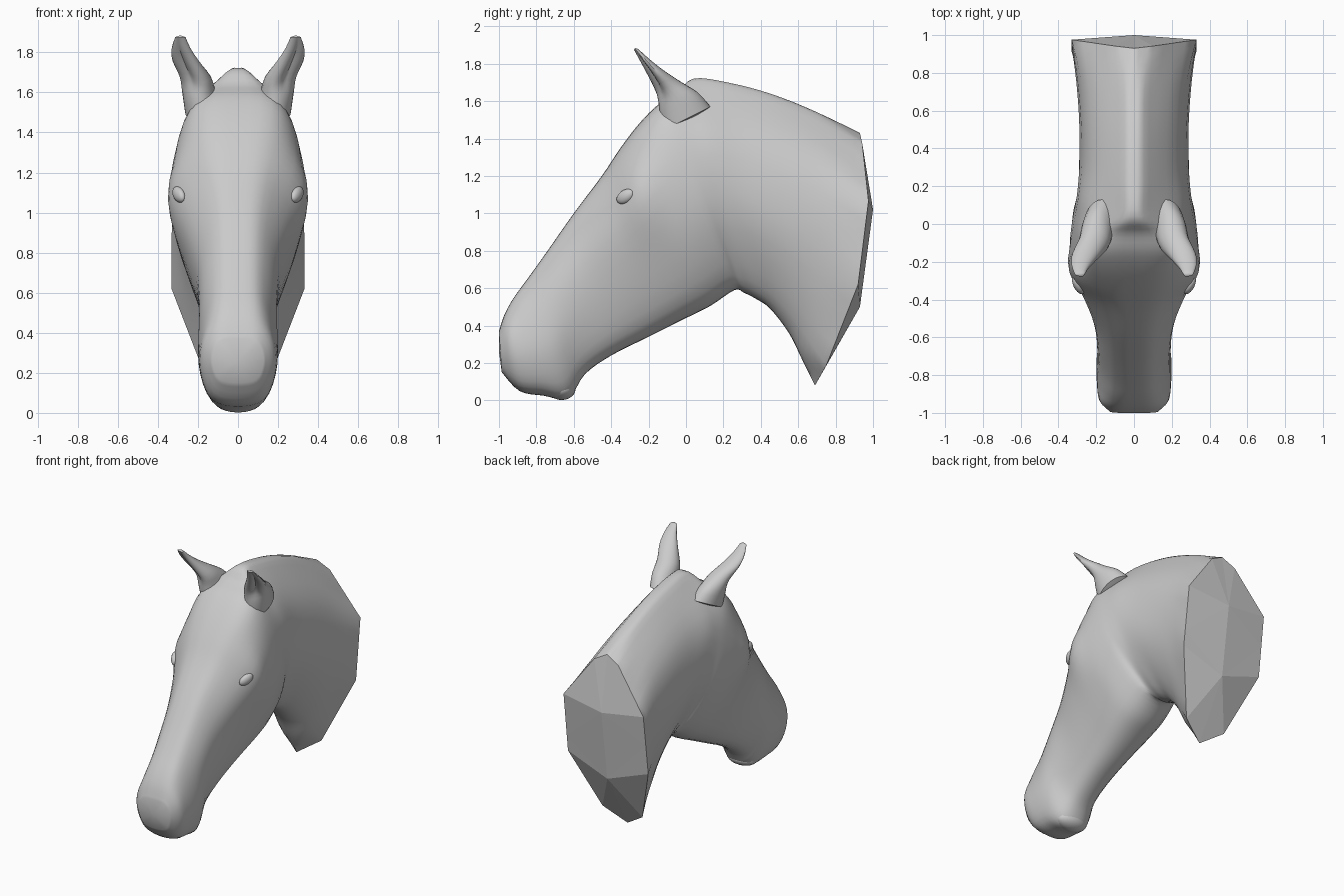
import bpy, bmesh, math
from mathutils import Vector

if "Cube" in bpy.data.objects:
    bpy.data.objects.remove(bpy.data.objects["Cube"])

# Sections from muzzle to neck base:
# top (y, z), bottom (y, z), half widths at crown, brow, cheek, jaw, backward bow
sections = [
    ((-1.00, .37), (-.985, .15), (.085, .12, .125, .09), 0),
    ((-.97, .46), (-.89, .05), (.10, .17, .18, .125), 0),
    ((-.92, .55), (-.76, .025), (.105, .175, .195, .135), 0),
    ((-.84, .66), (-.63, .01), (.105, .18, .195, .12), 0),
    ((-.74, .80), (-.54, .14), (.105, .185, .185, .11), 0),
    ((-.60, 1.0), (-.40, .24), (.115, .205, .195, .12), 0),
    ((-.45, 1.20), (-.20, .34), (.145, .27, .24, .14), 0),
    ((-.35, 1.35), (.00, .44), (.18, .342, .29, .17), 0),
    ((-.25, 1.48), (.13, .505), (.205, .33, .315, .18), 0),
    ((-.15, 1.58), (.26, .59), (.21, .31, .31, .17), 0),
    ((-.05, 1.64), (.31, .575), (.17, .295, .29, .13), 0),
    ((.04, 1.72), (.37, .545), (.085, .275, .28, .13), 0),
    ((.22, 1.70), (.45, .49), (.08, .255, .28, .13), .02),
    ((.45, 1.64), (.55, .36), (.08, .26, .28, .135), .06),
    ((.70, 1.54), (.62, .22), (.085, .28, .29, .145), .10),
    ((.93, 1.43), (.69, .08), (.10, .33, .332, .165), .14),
]
HEIGHTS = (.04, .27, .6, .92)


def spline(pts, n, closed=False):
    """Catmull-Rom curve through the points."""
    c, out = len(pts), []
    get = (lambda i: pts[i % c]) if closed else (lambda i: pts[min(max(i, 0), c - 1)])
    for i in range(c if closed else c - 1):
        a, b, d, e = (get(i + k) for k in (-1, 0, 1, 2))
        for k in range(n):
            t = k / n
            out.append(.5 * (2 * b + (d - a) * t + (2 * a - 5 * b + 4 * d - e) * t * t
                             + (3 * b - a - 3 * d + e) * t ** 3))
    if not closed:
        out.append(pts[-1].copy())
    return out


def finish(ob, mirror):
    bpy.ops.object.select_all(action='DESELECT')
    ob.select_set(True)
    bpy.context.view_layer.objects.active = ob
    bpy.ops.object.shade_smooth_by_angle(angle=math.radians(45))
    if mirror:
        ob.modifiers.new("mirror", 'MIRROR')


def loft(name, rings, start, ends, flat_end=False, mirror=False):
    """Skin closed rings; each end is fanned to its nearest hub point."""
    bm = bmesh.new()
    rows = [[bm.verts.new(p) for p in r] for r in rings]
    n = len(rows[0])
    for a, b in zip(rows, rows[1:]):
        for i in range(n):
            bm.faces.new((a[i], a[(i + 1) % n], b[(i + 1) % n], b[i]))
    for row, tips in ((rows[0], [start]), (rows[-1], ends)):
        hubs = [bm.verts.new(p) for p in tips]
        near = [min(hubs, key=lambda h: abs(h.co.z - v.co.z)) for v in row]
        caps = []
        for i in range(n):
            j = (i + 1) % n
            caps.append(bm.faces.new((row[i], row[j], near[i])))
            if near[i] is not near[j]:
                caps.append(bm.faces.new((row[j], near[j], near[i])))
    bmesh.ops.recalc_face_normals(bm, faces=bm.faces)
    bm.faces.index_update()
    flat = [f.index for f in caps] if flat_end else []
    me = bpy.data.meshes.new(name)
    bm.to_mesh(me)
    bm.free()
    ob = bpy.data.objects.new(name, me)
    bpy.context.collection.objects.link(ob)
    finish(ob, mirror)
    for i in flat:
        me.polygons[i].use_smooth = False
    return ob


# Head and neck in one skin, closed by the faceted neck cut
control = []
for (ty, tz), (by, bz), widths, bow in sections:
    def at(x, t):
        return Vector((x, ty + (by - ty) * t + bow * 4 * t * (1 - t), tz + (bz - tz) * t))
    right = [at(w, t) for w, t in zip(widths, HEIGHTS)]
    left = [Vector((-p.x, p.y, p.z)) for p in reversed(right)]
    control.append([at(0, 0)] + right + [at(0, 1)] + left)
profiles = [spline(r, 4, True) for r in control]
cut = control[-1]
profiles[-1] = [cut[i].lerp(cut[(i + 1) % len(cut)], k / 4)
                for i in range(len(cut)) for k in range(4)]
rings = list(zip(*[spline(list(c), 4) for c in zip(*profiles)]))
loft("head_and_neck", rings, (0, -1.0, .26), [(0, 1.0, 1.02), (0, .93, .5)], flat_end=True)

# Ears: slanted cupped cones. front (y, z), back (y, z), centre x, half width, cup depth
ear = [((-.13, 1.44), (.13, 1.57), .165, .10, 0), ((-.15, 1.56), (.065, 1.645), .195, .085, .1),
       ((-.175, 1.645), (-.03, 1.705), .215, .08, .5), ((-.22, 1.745), (-.12, 1.765), .262, .068, .8),
       ((-.255, 1.82), (-.19, 1.82), .285, .048, .7), ((-.28, 1.874), (-.255, 1.878), .288, .026, .3)]
ear_rings = []
for (fy, fz), (by, bz), x, rx, dent in ear:
    mid = Vector((x, (fy + by) / 2, (fz + bz) / 2))
    axis = Vector((0, (by - fy) / 2, (bz - fz) / 2))
    ring = []
    for k in range(24):
        a = math.tau * k / 24
        r = 1 - dent * max(0, math.cos(a + math.radians(60))) ** 3
        ring.append(mid + r * (Vector((rx * math.cos(a), 0, 0)) + axis * math.sin(a)))
    ear_rings.append(ring)
loft("ears", list(zip(*[spline(list(c), 3) for c in zip(*ear_rings)])),
     (.165, 0, 1.48), [(.288, -.272, 1.885)], mirror=True)


# Shallow eye, nostril and chin bulges
def bulge(name, loc, size, rot=(0, 0, 0), mirror=True):
    bpy.ops.mesh.primitive_uv_sphere_add(segments=24, ring_count=12, radius=1)
    ob = bpy.context.object
    ob.name = name
    ob.scale = size
    ob.rotation_euler = rot
    ob.location = loc
    bpy.ops.object.transform_apply(location=True, rotation=True, scale=True)
    finish(ob, mirror)


bulge("eyes", (.295, -.325, 1.09), (.025, .055, .035), (.5, 0, -.5))
bulge("nostrils", (.142, -.925, .29), (.03, .035, .085), (.3, 0, -.4))
bulge("chin", (0, -.665, .062), (.12, .075, .06), mirror=False)
